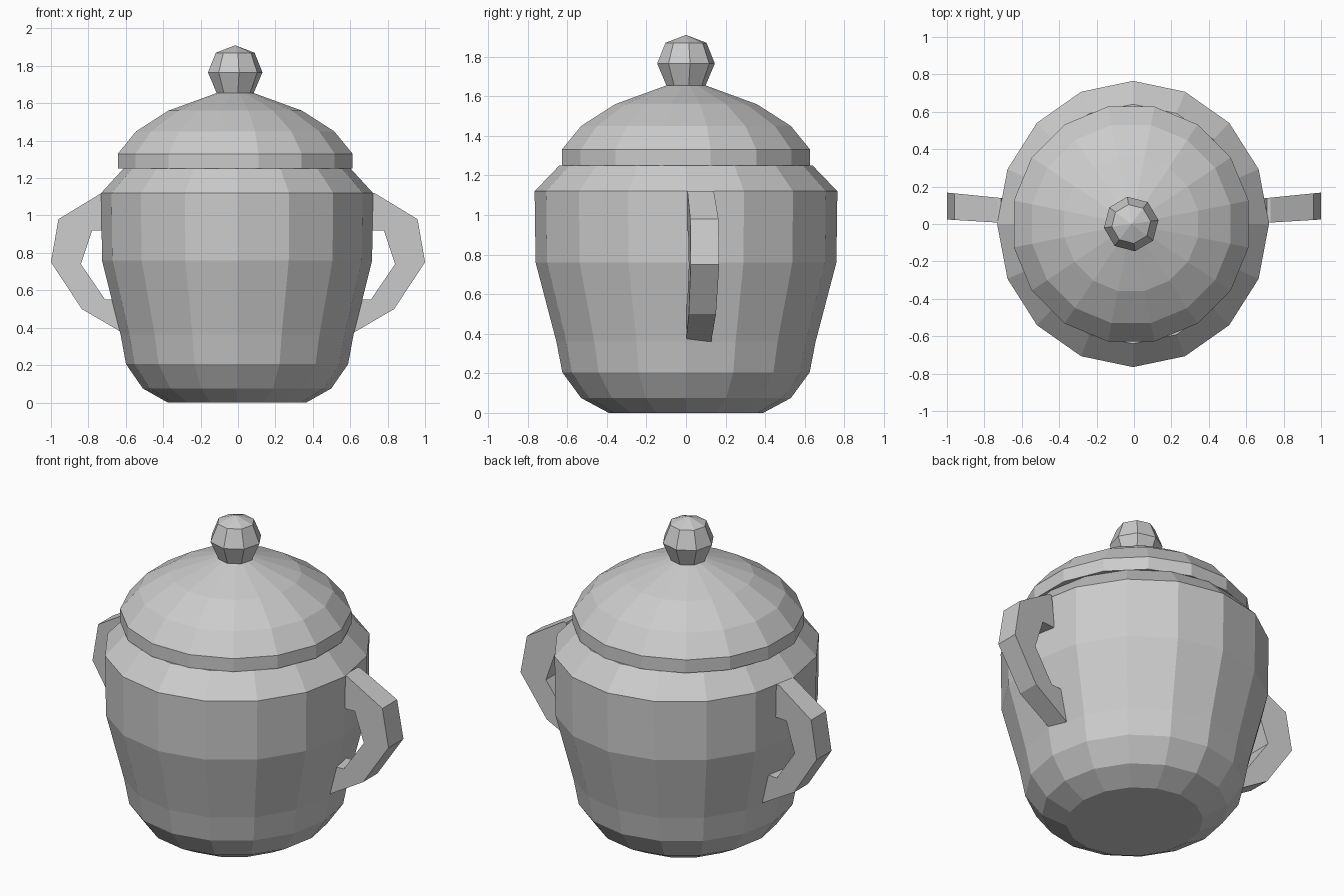
import bpy, bmesh
from math import sin, cos, radians, tau

if "Cube" in bpy.data.objects:
    bpy.data.objects.remove(bpy.data.objects["Cube"])


def finish(name, bm):
    bmesh.ops.recalc_face_normals(bm, faces=bm.faces)
    mesh = bpy.data.meshes.new(name)
    bm.to_mesh(mesh)
    bm.free()
    obj = bpy.data.objects.new(name, mesh)
    bpy.context.collection.objects.link(obj)
    return obj


def lathe(name, profile, sides, turn=0, cx=0.0, sx=1.0, tip=None):
    """Revolve (radius, z) points around z, closed with flat caps or a tip."""
    bm = bmesh.new()
    rings = []
    for r, z in profile:
        angles = [radians(turn) + tau * i / sides for i in range(sides)]
        rings.append([bm.verts.new((cx + sx * r * cos(a), r * sin(a), z)) for a in angles])
    for low, high in zip(rings, rings[1:]):
        for i in range(sides):
            j = (i + 1) % sides
            bm.faces.new((low[i], low[j], high[j], high[i]))
    bm.faces.new(rings[0])
    if tip is None:
        bm.faces.new(rings[-1])
    else:
        top = bm.verts.new((cx, 0, tip))
        for i in range(sides):
            bm.faces.new((rings[-1][i], rings[-1][(i + 1) % sides], top))
    return finish(name, bm)


def handle(name, side):
    """Angular loop outline in xz, given a thickness that leans back outward."""
    outline = [(0.71, 1.12), (0.73, 1.12), (0.96, 0.98), (1.0, 0.75), (0.835, 0.50),
               (0.595, 0.36), (0.62, 0.55), (0.71, 0.55), (0.84, 0.74), (0.78, 0.92),
               (0.69, 0.92)]
    bm = bmesh.new()
    front = [bm.verts.new((side * x, 0.06 * (x - 0.6), z)) for x, z in outline]
    back = [bm.verts.new((side * x, 0.128 + 0.1 * (x - 0.6), z)) for x, z in outline]
    bm.faces.new(front)
    bm.faces.new(back)
    for i in range(len(outline)):
        j = (i + 1) % len(outline)
        bm.faces.new((front[i], front[j], back[j], back[i]))
    return finish(name, bm)


# Pot body, slightly narrower across x
lathe("pot_body", [(0.39, 0.0), (0.53, 0.075), (0.625, 0.205), (0.655, 0.36),
                   (0.76, 0.76), (0.765, 1.12), (0.64, 1.25)],
      16, cx=-0.005, sx=0.95)

# Domed lid with an upright rim, turned half a facet from the body
lathe("lid", [(0.64, 1.25), (0.64, 1.33), (0.54, 1.45), (0.365, 1.56), (0.10, 1.655)],
      16, turn=11.25, cx=-0.015)

# Faceted knob
lathe("lid_knob", [(0.10, 1.655), (0.147, 1.765), (0.105, 1.87)],
      8, turn=8, cx=-0.015, tip=1.91)

# Pair of side handles
handle("right_handle", 1)
handle("left_handle", -1)
